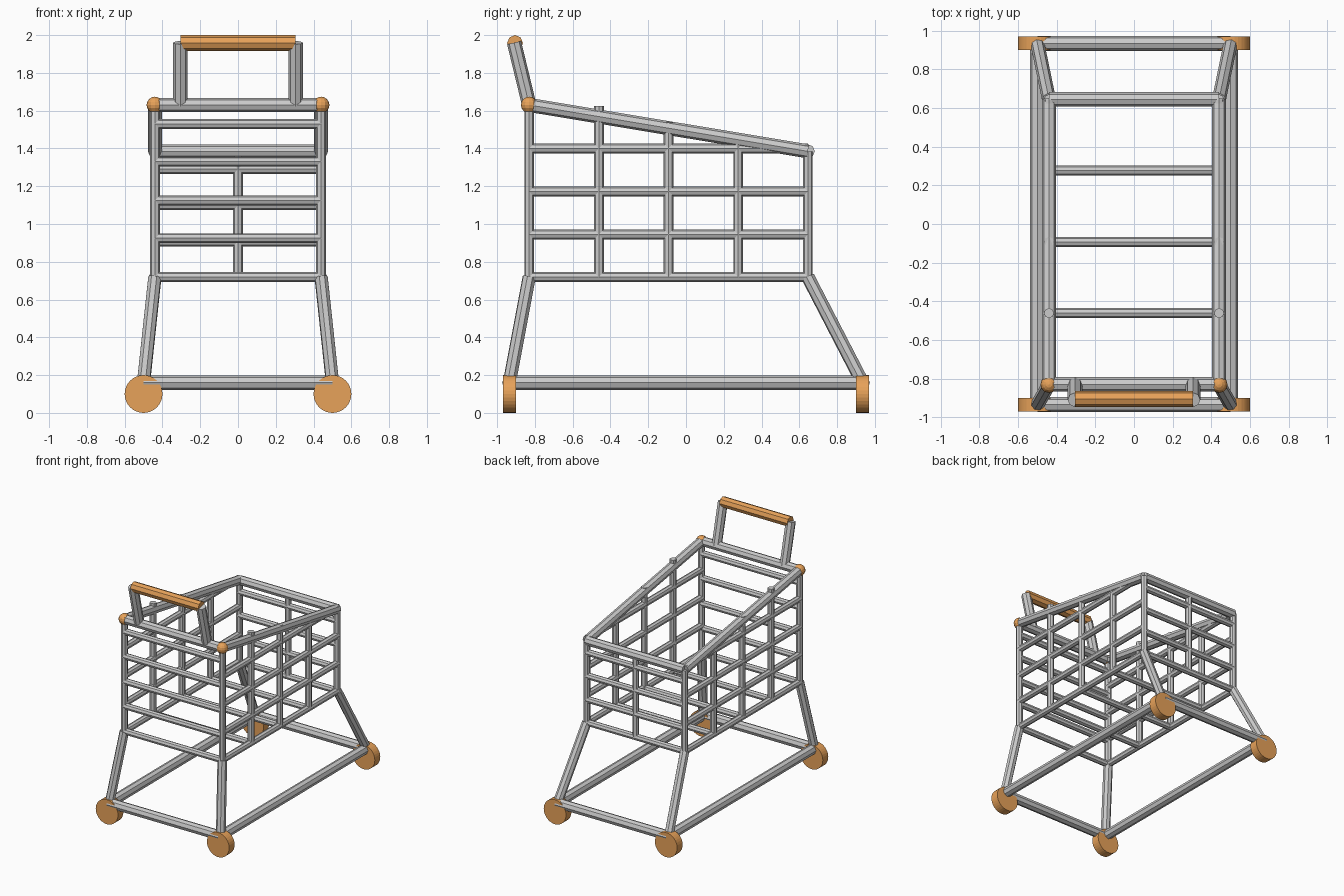
import bpy, bmesh
from mathutils import Vector, Matrix

if "Cube" in bpy.data.objects:
    bpy.data.objects.remove(bpy.data.objects["Cube"])

orange = bpy.data.materials.new("orange")
orange.diffuse_color = (0.8, 0.36, 0.1, 1)
orange.use_nodes = True
orange.node_tree.nodes["Principled BSDF"].inputs["Base Color"].default_value = orange.diffuse_color

W, YF, YB = 0.44, -0.83, 0.645        # basket half width, front and back
ZB, ZF, ZR = 0.72, 1.63, 1.385        # basket floor, front rim, back rim
BX, BY, BZ = 0.5, 0.935, 0.16         # base frame


def finish(name, bm, mat=None):
    bmesh.ops.recalc_face_normals(bm, faces=bm.faces)
    me = bpy.data.meshes.new(name)
    bm.to_mesh(me)
    bm.free()
    ob = bpy.data.objects.new(name, me)
    bpy.context.collection.objects.link(ob)
    if mat:
        me.materials.append(mat)
    return ob


def tubes(name, segments, r, mat=None, sides=8):
    """One object made of straight tubes between pairs of points."""
    bm = bmesh.new()
    for a, b in segments:
        a, b = Vector(a), Vector(b)
        d = b - a
        m = Matrix.Translation((a + b) / 2) @ d.to_track_quat('Z', 'Y').to_matrix().to_4x4()
        bmesh.ops.create_cone(bm, cap_ends=True, segments=sides, radius1=r,
                              radius2=r, depth=d.length, matrix=m)
    return finish(name, bm, mat)


def ring(pts):
    return list(zip(pts, pts[1:] + pts[:1]))


# base frame and legs
tubes("base_frame", ring([(-BX, -BY, BZ), (BX, -BY, BZ), (BX, BY, BZ), (-BX, BY, BZ)]), 0.039)
for s, side in ((-1, "left"), (1, "right")):
    tubes(side + "_front_leg", [((s * W, YF, ZB), (s * BX, -BY, BZ))], 0.036)
    tubes(side + "_back_leg", [((s * W, YB, ZB), (s * BX, BY, BZ))], 0.036)

# wheels
for sx in (-1, 1):
    for sy in (-1, 1):
        tubes("wheel", [((sx * BX, sy * 0.9, 0.1), (sx * BX, sy * 0.97, 0.1))],
              0.1, orange, 32)

# basket rim
tubes("basket_rim", ring([(-W, YF, ZF), (W, YF, ZF), (W, YB, ZR), (-W, YB, ZR)]), 0.037)

# corner posts
tubes("corner_posts", [((s * W, y, ZB), (s * W, y, z))
                       for s in (-1, 1) for y, z in ((YF, ZF), (YB, ZR))], 0.026)

# basket floor: outline and cross bars
ys = [YF + (YB - YF) * k / 4 for k in (1, 2, 3)]
tubes("floor_bars", ring([(-W, YF, ZB), (W, YF, ZB), (W, YB, ZB), (-W, YB, ZB)])
      + [((-W, y, ZB), (W, y, ZB)) for y in ys], 0.026)

# side grids
for s, side in ((-1, "left"), (1, "right")):
    uprights = [((s * W, y, ZB), (s * W, y, z)) for y, z in zip(ys, (1.625, 1.54, 1.455))]
    rails = [((s * W, YF, z), (s * W, YB, z)) for z in (0.945, 1.172, 1.4)]
    tubes(side + "_side_grid", uprights + rails, 0.026)

# front and back bars
tubes("front_bars", [((-W, YF, z), (W, YF, z)) for z in (0.925, 1.125, 1.33, 1.53)], 0.026)
tubes("back_bars", [((-W, YB, z), (W, YB, z)) for z in (0.908, 1.1, 1.29)]
      + [((0, YB, ZB), (0, YB, ZR))], 0.026)

# handle arms and grip
tubes("handle_arms", [((s * 0.305, YF, ZF), (s * 0.305, -0.91, 1.96)) for s in (-1, 1)], 0.038)
tubes("handle_grip", [((-0.305, -0.905, 1.958), (0.305, -0.905, 1.958))], 0.042, orange)

# rim corner balls
for s in (-1, 1):
    bm = bmesh.new()
    bmesh.ops.create_uvsphere(bm, u_segments=12, v_segments=8, radius=0.044,
                              matrix=Matrix.Translation((s * W, YF, ZF)))
    finish("corner_ball", bm, orange)
